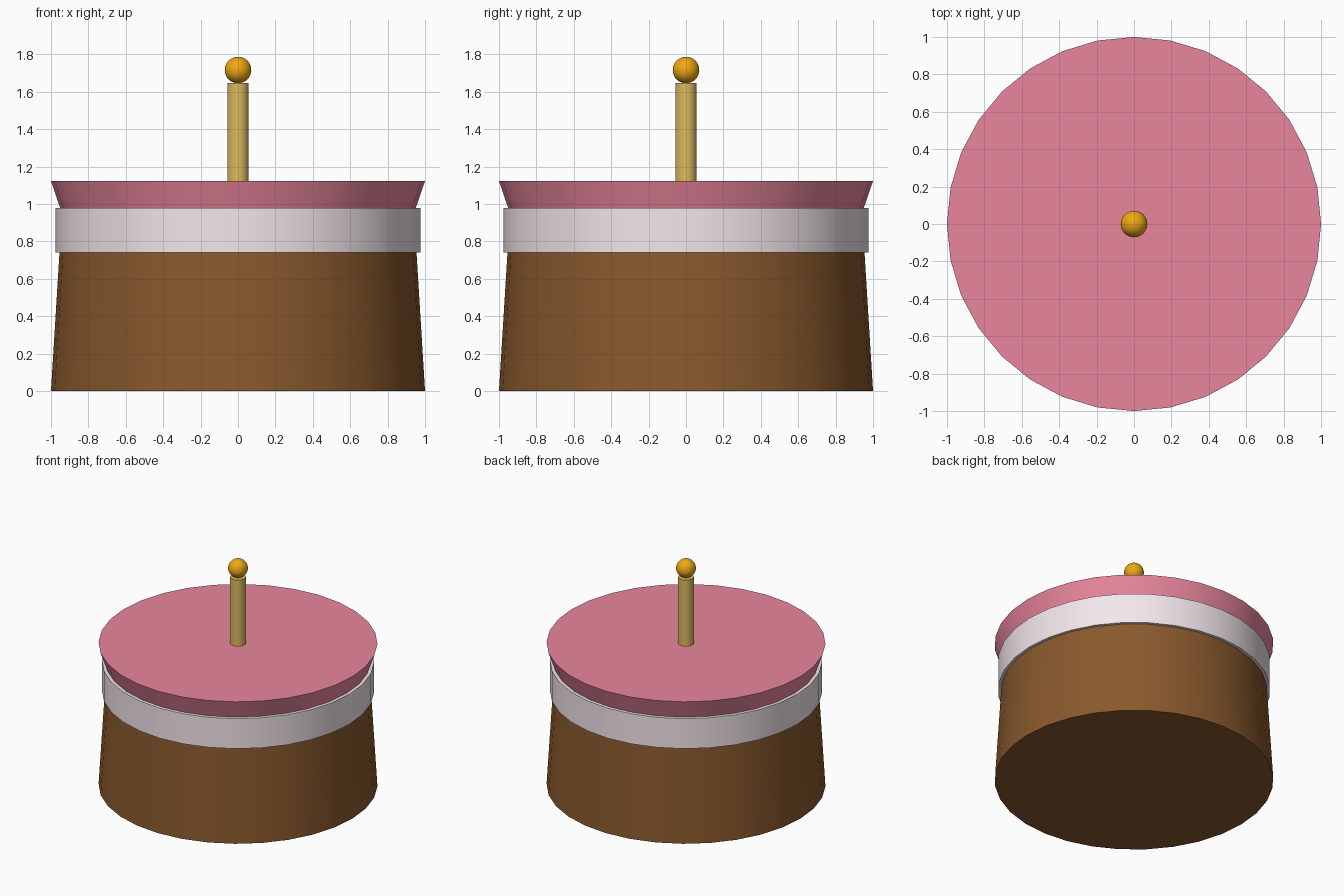
import bpy
import math

if "Cube" in bpy.data.objects:
    bpy.data.objects.remove(bpy.data.objects["Cube"])


def material(name, rgb):
    mat = bpy.data.materials.new(name)
    mat.diffuse_color = (*rgb, 1.0)
    mat.use_nodes = True
    mat.node_tree.nodes["Principled BSDF"].inputs["Base Color"].default_value = mat.diffuse_color
    return mat


def finish(name, mat):
    obj = bpy.context.object
    obj.name = name
    obj.data.materials.append(mat)
    bpy.ops.object.shade_smooth_by_angle(angle=math.radians(30))
    return obj


def tapered(name, z0, z1, r0, r1, mat, sides=32):
    bpy.ops.mesh.primitive_cone_add(vertices=sides, radius1=r0, radius2=r1,
                                    depth=z1 - z0, location=(0, 0, (z0 + z1) / 2))
    return finish(name, mat)


sponge = material("sponge", (0.25, 0.10, 0.026))
cream = material("cream", (0.90, 0.80, 0.83))
icing = material("icing", (0.82, 0.24, 0.34))
wax = material("wax", (0.73, 0.49, 0.12))
gold = material("gold", (0.84, 0.39, 0.007))

# Cake layers; the sponge and icing meet inside the cream band
tapered("cake_base", 0.0, 0.86, 1.0, 0.947, sponge)
tapered("cream_band", 0.741, 0.979, 0.976, 0.976, cream)
tapered("icing_top", 0.88, 1.123, 0.917, 1.0, icing)

# Candle and its flame ball
tapered("candle", 1.10, 1.647, 0.057, 0.057, wax)
bpy.ops.mesh.primitive_uv_sphere_add(segments=32, ring_count=16, radius=0.071,
                                     location=(0, 0, 1.716))
finish("candle_flame", gold)
